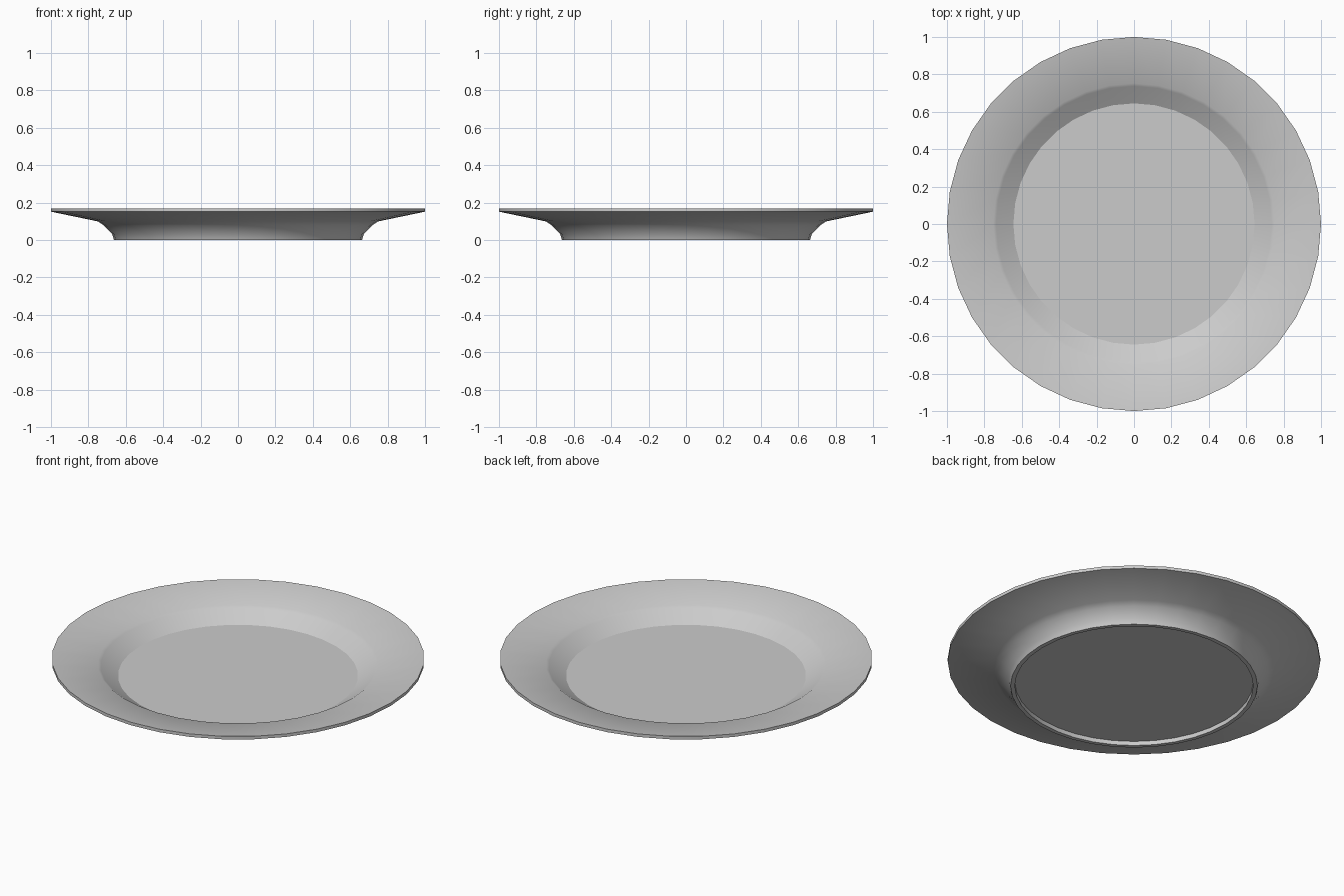
import bpy
import bmesh
import math
from mathutils import Vector

# Remove the default cube
cube = bpy.data.objects.get("Cube")
if cube:
    bpy.data.objects.remove(cube, do_unlink=True)

SIDES = 36

# Glaze
glaze = bpy.data.materials.new("light_grey_glaze")
glaze.use_nodes = True
colour = (0.6, 0.6, 0.6, 1.0)
glaze.diffuse_color = colour
glaze.node_tree.nodes["Principled BSDF"].inputs["Base Color"].default_value = colour

# Half section as (radius, height), from the well centre round to the underside centre
section = [
    (0.0, 0.065), (0.645, 0.065),                 # well floor
    (0.737, 0.122), (0.752, 0.132),               # well wall and lip step
    (1.0, 0.17), (1.0, 0.152),                    # rim and its edge
    (0.75, 0.10), (0.72, 0.08), (0.673, 0.032),   # underside
    (0.663, 0.0), (0.64, 0.0),                    # foot ring
    (0.64, 0.025), (0.0, 0.025),                  # recessed base
]

# Turn the section around the upright axis
bm = bmesh.new()
points = [bm.verts.new((r, 0, z)) for r, z in section]
edges = [bm.edges.new(pair) for pair in zip(points, points[1:])]
bmesh.ops.spin(bm, geom=points + edges, cent=Vector(), axis=Vector((0, 0, 1)),
               angle=math.tau, steps=SIDES, use_duplicate=False)
bmesh.ops.remove_doubles(bm, verts=bm.verts[:], dist=0.0005)
bmesh.ops.recalc_face_normals(bm, faces=bm.faces[:])

mesh = bpy.data.meshes.new("plate")
bm.to_mesh(mesh)
bm.free()
mesh.materials.append(glaze)

plate = bpy.data.objects.new("plate", mesh)
bpy.context.collection.objects.link(plate)

# Smooth round the turn, sharp at the rim, lip and foot
bpy.ops.object.select_all(action="DESELECT")
plate.select_set(True)
bpy.context.view_layer.objects.active = plate
bpy.ops.object.shade_smooth_by_angle(angle=math.radians(30))
